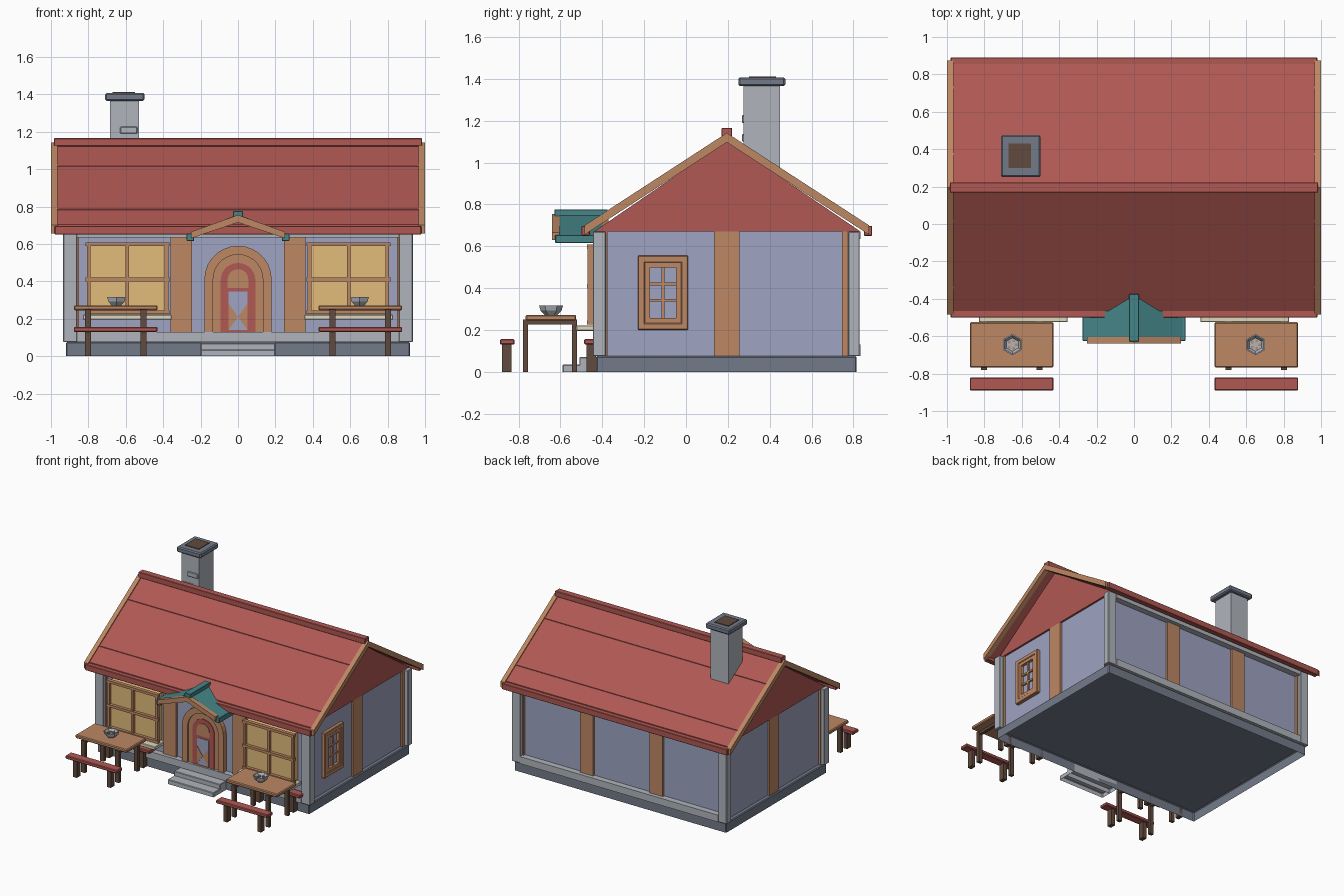
import bpy, bmesh, math

if "Cube" in bpy.data.objects:
    bpy.data.objects.remove(bpy.data.objects["Cube"])

def lin(c):
    return c / 12.92 if c <= 0.04045 else ((c + 0.055) / 1.055) ** 2.4

M = {}
for name, rgb in {"wood": (.74, .53, .39), "dark wood": (.38, .29, .24), "red": (.69, .345, .325),
                  "wall blue": (.62, .64, .76), "stone": (.69, .71, .74), "slate": (.45, .48, .54),
                  "teal": (.27, .52, .53), "pane yellow": (.89, .74, .48), "cream": (.88, .85, .74)}.items():
    m = bpy.data.materials.new(name)
    m.diffuse_color = (*[lin(c) for c in rgb], 1)
    m.use_nodes = True
    m.node_tree.nodes["Principled BSDF"].inputs["Base Color"].default_value = m.diffuse_color
    M[name] = m

def finish(name, bm, mat, bevel=0, open_bottom=False):
    bmesh.ops.recalc_face_normals(bm, faces=bm.faces)
    if open_bottom:
        down = [f for f in bm.faces if f.normal.z < -.9]
        bmesh.ops.delete(bm, geom=down, context='FACES')
    me = bpy.data.meshes.new(name)
    bm.to_mesh(me)
    bm.free()
    me.materials.append(M[mat])
    ob = bpy.data.objects.new(name, me)
    bpy.context.collection.objects.link(ob)
    if bevel:
        b = ob.modifiers.new("bevel", 'BEVEL')
        b.width, b.segments = bevel, 1
    return ob

def extrude(name, pts, axis, a, b, mat, bevel=0, open_bottom=False):
    """Profile (u, z) swept along x or y from a to b."""
    bm = bmesh.new()
    ends = [[bm.verts.new((t, u, z) if axis == 'x' else (u, t, z)) for u, z in pts] for t in (a, b)]
    n = len(pts)
    for e in ends:
        bm.faces.new(e)
    for i in range(n):
        j = (i + 1) % n
        bm.faces.new((ends[0][i], ends[0][j], ends[1][j], ends[1][i]))
    return finish(name, bm, mat, bevel, open_bottom)

def box(name, x0, x1, y0, y1, z0, z1, mat, bevel=0, open_bottom=False):
    return extrude(name, [(y0, z0), (y1, z0), (y1, z1), (y0, z1)], 'x', x0, x1, mat, bevel, open_bottom)

def mbox(name, x0, x1, *rest):
    """Box mirrored to both sides of x = 0."""
    box(name + "_right", x0, x1, *rest)
    box(name + "_left", -x1, -x0, *rest)

def arch(r, zc, z0, n=14):
    return [(r, z0)] + [(r * math.cos(math.pi * i / n), zc + r * math.sin(math.pi * i / n))
                        for i in range(n + 1)] + [(-r, z0)]

# Foundation and steps are open underneath; walls
box("foundation", -.92, .92, -.43, .815, 0, .075, "slate", .006, True)
box("walls", -.89, .89, -.40, .785, .076, .67, "wall blue")
for y0, y1 in ((-.445, -.383), (.775, .83)):
    mbox("corner_post", .86, .935, y0, y1, .075, .67, "stone", .004)
for n, y0, y1 in (("front", -.445, -.395), ("back", .78, .833)):
    box(n + "_sill_beam", -.86, .86, y0, y1, .075, .13, "stone")
    box(n + "_top_beam", -.86, .86, y0, y1, .635, .67, "stone")
    yy = (-.418, -.39) if n == "front" else (.78, .803)
    mbox(n + "_edge_stud", .85, .885, *yy, .13, .64, "wood")
    mbox(n + "_stud", .245, .36, *yy, .13, .64, "wood")
for y0, y1 in ((-.385, -.375), (.135, .255), (.745, .775)):
    mbox("side_stud", .88, .905, y0, y1, .075, .67, "wood")
box("lower_step", -.2, .2, -.59, -.43, 0, .035, "stone", .004, True)
box("upper_step", -.2, .2, -.51, -.43, 0, .07, "stone", .004, True)

# Gable and roof
YC = .195
extrude("gable", [(-.44, .67), (.835, .67), (YC, 1.105)], 'x', -.905, .905, "red")
def slope(d0, d1, top, th, s):
    z = lambda d: top - .65 * d
    return [(YC + s * d0, z(d0)), (YC + s * d1, z(d1)), (YC + s * d1, z(d1) - th), (YC + s * d0, z(d0) - th)]
for s, n in ((-1, "front"), (1, "back")):
    extrude(n + "_roof", slope(0, .66, 1.133, .032, s), 'x', -.968, .968, "red")
    for d in (.175, .53):
        extrude(n + "_roof_lap", slope(d, d + .01, 1.138, .008, s), 'x', -.965, .965, "red")
    for x in (-1, .965):
        extrude(n + "_bargeboard", slope(0, .68, 1.142, .045, s), 'x', x, x + .035, "wood")
    y = YC + s * .675
    box(n + "_eave", -.98, .98, y - .02, y + .02, .65, .697, "red", .003)
box("ridge", -.985, .985, YC - .026, YC + .026, 1.122, 1.165, "red", .003)

# Chimney
box("chimney", -.685, -.53, .275, .45, .92, 1.37, "stone")
box("chimney_cap", -.71, -.5, .25, .475, 1.365, 1.407, "slate", .008)
box("chimney_opening", -.67, -.55, .30, .43, 1.40, 1.412, "dark wood")
for x, z in ((-.63, 1.19), (-.67, 1.10)):
    box("chimney_brick", x, x + .092, .267, .28, z, z + .037, "stone", .004)

# Front windows
mbox("window_pane", .38, .80, -.45, -.395, .23, .60, "pane yellow")
for x in (.372, .582, .788):
    mbox("window_upright", x, x + .02, -.47, -.445, .225, .605, "wood")
for z in (.225, .40, .588):
    mbox("window_bar", .365, .815, -.474, -.445, z, z + .02, "wood")
mbox("window_sill", .355, .83, -.525, -.40, .195, .222, "cream", .004)

# Right side window
def ring(name, y0, y1, z0, z1, w, depth, bevel):
    for a, b in ((y0, y0 + w), (y1 - w, y1)):
        box(name + "_upright", .88, depth, a, b, z0, z1, "wood", bevel)
    for a, b in ((z0, z0 + w), (z1 - w, z1)):
        box(name + "_rail", .88, depth, y0, y1, a, b, "wood", bevel)
ring("side_window_outer", -.23, .01, .20, .555, .033, .917, .004)
ring("side_window_inner", -.20, -.02, .23, .525, .027, .912, 0)
box("side_window_muntin", .88, .903, -.117, -.103, .25, .51, "wood")
for z in (.335, .412):
    box("side_window_bar", .88, .903, -.18, -.04, z, z + .014, "wood")

# Arched door
extrude("door_frame", arch(.18, .41, .13) + arch(.133, .41, .13)[::-1], 'y', -.437, -.39, "wood")
extrude("door", arch(.135, .41, .13), 'y', -.425, -.39, "wood")
extrude("door_red_arch", arch(.093, .405, .13), 'y', -.431, -.42, "red")
extrude("door_top_panel", arch(.055, .41, .365), 'y', -.435, -.425, "wood")
extrude("door_blue_panel", [(-.05, .14), (.05, .14), (.05, .345), (-.05, .345)], 'y', -.435, -.425, "wall blue")
for s in (-1, 1):
    extrude("door_side_triangle", [(0, .21), (s * .05, .28), (s * .05, .14)], 'y', -.438, -.43, "wood")

# Door canopy
for s in (-1, 1):
    extrude("canopy_roof", [(0, .758), (s * .26, .655), (s * .26, .635), (0, .738)], 'y', -.605, -.40, "teal")
    box("canopy_eave", s * .255 - .02, s * .255 + .02, -.625, -.38, .615, .655, "teal", .003)
    for y in (-.64, -.405):
        extrude("canopy_barge", [(0, .755), (s * .25, .665), (s * .25, .63), (0, .715)], 'y', y, y + .035, "wood")
box("canopy_ridge", -.026, .026, -.628, -.375, .74, .777, "teal", .003)

# Tables, benches and bowls
mbox("table_top", .43, .878, -.767, -.525, .245, .272, "wood", .006)
for x in (.49, .785):
    for y in (-.78, -.545):
        mbox("table_leg", x, x + .032, y, y + .025, 0, .25, "dark wood")
    mbox("table_brace", x + .004, x + .028, -.765, -.53, .225, .246, "dark wood")
    for y in (-.88, -.475):
        mbox("bench_leg", x, x + .032, y, y + .045, 0, .135, "dark wood")
for y in (-.89, -.487):
    mbox("bench_seat", .43, .878, y, y + .07, .13, .156, "red", .005)
for sx in (-1, 1):
    bm = bmesh.new()
    rings = []
    for r, z in ((.03, .272), (.05, .292), (.057, .316), (.05, .316), (.036, .296)):
        rings.append([bm.verts.new((sx * .65 + r * math.sin(k * math.pi / 3),
                                    -.645 + r * math.cos(k * math.pi / 3), z)) for k in range(6)])
    for a, b in zip(rings, rings[1:]):
        for k in range(6):
            bm.faces.new((a[k], a[(k + 1) % 6], b[(k + 1) % 6], b[k]))
    bm.faces.new(rings[0])
    bm.faces.new(rings[-1])
    finish("bowl", bm, "stone")
    for k in range(5):
        x, y = sx * .65 + .022 * math.cos(k * 1.257), -.645 + .022 * math.sin(k * 1.257)
        box("bowl_food", x - .007, x + .007, y - .007, y + .007, .29, .303, "wood")
